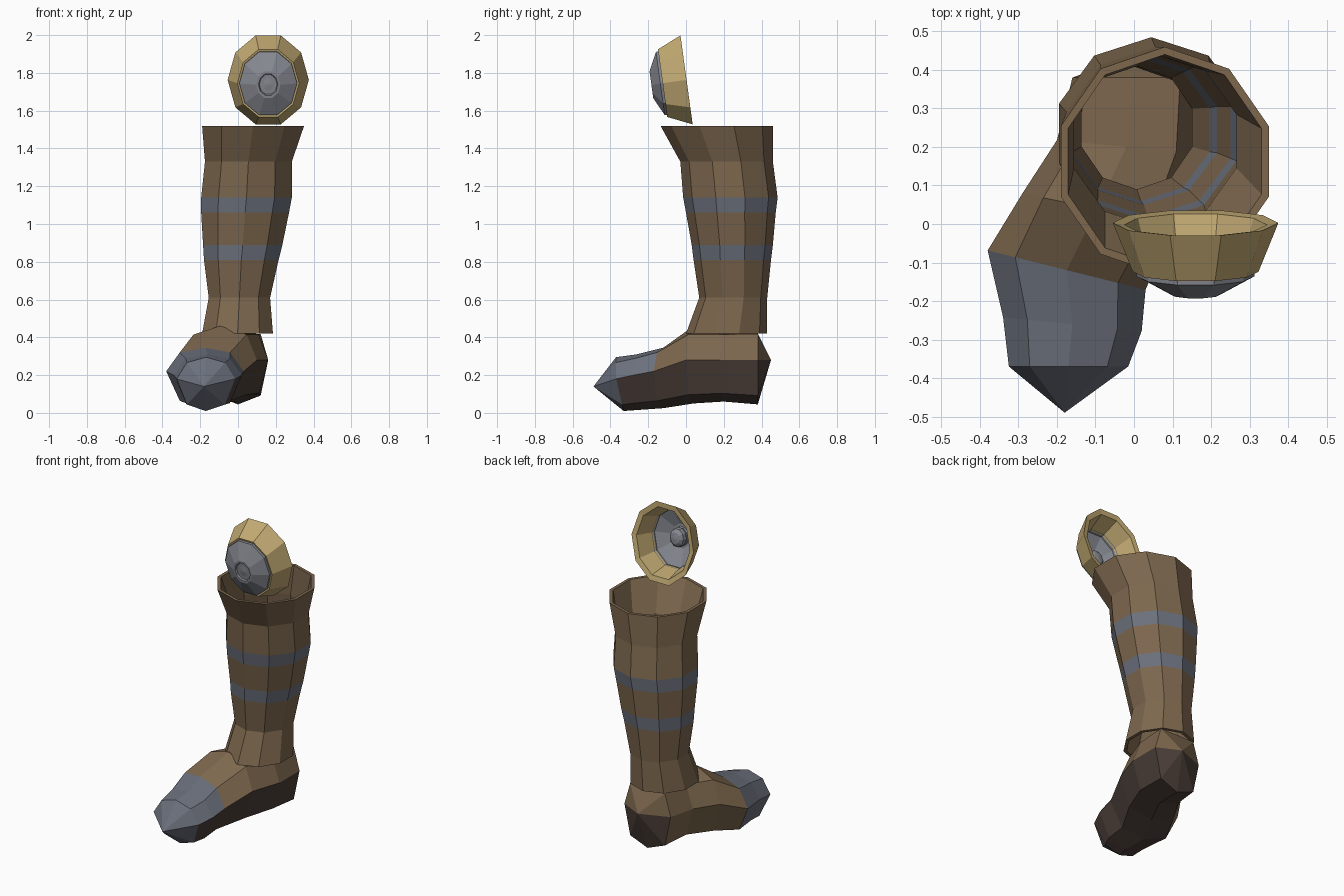
import bpy
from math import sin, cos, pi, radians
from mathutils import Vector, Matrix

if "Cube" in bpy.data.objects:
    bpy.data.objects.remove(bpy.data.objects["Cube"], do_unlink=True)


def material(name, rgb):
    m = bpy.data.materials.new(name)
    m.use_nodes = True
    m.diffuse_color = (*rgb, 1)
    m.node_tree.nodes["Principled BSDF"].inputs["Base Color"].default_value = (*rgb, 1)
    return m


leather = material("brown leather", (0.205, 0.136, 0.076))
sole = material("dark sole", (0.07, 0.048, 0.04))
steel = material("blue grey steel", (0.15, 0.165, 0.205))
pale_steel = material("pale steel", (0.24, 0.252, 0.285))
gold = material("dull gold", (0.54, 0.40, 0.17))


def loft(name, rings, mats, rule, start=None, end=None, closed=False):
    """Skin equal rings; rule(strip, side) gives the material index."""
    n = len(rings[0])
    verts = [p for ring in rings for p in ring]
    faces, slots = [], []
    for i in range(len(rings) if closed else len(rings) - 1):
        a, b = i * n, (i + 1) % len(rings) * n
        for k in range(n):
            j = (k + 1) % n
            faces.append((a + k, a + j, b + j, b + k))
            slots.append(rule(i, k))
    # Optional pointed ends
    for tip, base, strip in ((start, 0, -1), (end, (len(rings) - 1) * n, len(rings) - 1)):
        if tip:
            verts.append(tip)
            for k in range(n):
                pair = (base + k, base + (k + 1) % n)
                faces.append((*(pair if strip >= 0 else pair[::-1]), len(verts) - 1))
                slots.append(rule(strip, k))
    me = bpy.data.meshes.new(name)
    me.from_pydata(verts, [], faces)
    for m in mats:
        me.materials.append(m)
    me.polygons.foreach_set("material_index", slots)
    ob = bpy.data.objects.new(name, me)
    bpy.context.collection.objects.link(ob)
    # Consistent outward normals
    import bmesh
    bm = bmesh.new()
    bm.from_mesh(me)
    bmesh.ops.recalc_face_normals(bm, faces=bm.faces)
    bm.to_mesh(me)
    bm.free()
    return ob


# Hollow shaft: height, x range, y range
levels = [
    (0.42, -0.19, 0.185, 0.00, 0.43),
    (0.61, -0.155, 0.17, 0.07, 0.43),
    (0.81, -0.18, 0.215, 0.04, 0.45),
    (0.89, -0.185, 0.235, 0.03, 0.46),
    (1.06, -0.195, 0.27, 0.00, 0.475),
    (1.14, -0.195, 0.285, -0.015, 0.485),
    (1.33, -0.175, 0.285, -0.03, 0.46),
    (1.52, -0.19, 0.35, -0.135, 0.46),
]


def shaft_ring(level, inset):
    z, x0, x1, y0, y1 = level
    rx = (x1 - x0) / 2 / cos(radians(18)) - inset
    ry = (y1 - y0) / 2 - inset
    angles = [radians(18 + 36 * k) for k in range(10)]
    return [((x0 + x1) / 2 + rx * cos(a), (y0 + y1) / 2 + ry * sin(a), z) for a in angles]


outer = [shaft_ring(l, 0) for l in levels]
inner = [shaft_ring(l, 0.02) for l in reversed(levels)]
bands = (2, 4, 10, 12)
loft("boot_shaft", outer + inner, [leather, steel],
     lambda i, k: int(i in bands), closed=True)

# Foot stations: x, y, half width, bottom, middle, top, corner width, corner height, slant
stations = [
    (0.00, 0.38, 0.16, 0.045, 0.28, 0.42, 0.75, 0.98, 0.0),
    (-0.02, 0.20, 0.18, 0.06, 0.28, 0.42, 0.72, 0.97, -0.1),
    (-0.095, 0.04, 0.195, 0.05, 0.28, 0.46, 0.72, 0.75, -0.2),
    (-0.175, -0.12, 0.205, 0.025, 0.22, 0.345, 0.65, 0.8, -0.25),
    (-0.16, -0.26, 0.18, 0.015, 0.2, 0.31, 0.65, 0.8, -0.1),
    (-0.17, -0.37, 0.155, 0.01, 0.18, 0.295, 0.65, 0.75, 0.0),
]


def foot_ring(x, y, w, low, mid, top, cw, ch, slant):
    up, down = top - mid, low - mid
    shape = [(1, 0), (cw, ch * up), (0, up), (-cw, ch * up),
             (-1, 0), (-cw, 0.8 * down), (0, down), (cw, 0.8 * down)]
    ring = []
    for u, h in shape:
        # The toe end slopes forward underneath
        lean = 0.04 * h / down if h < 0 and y < -0.3 else 0
        ring.append((x + u * w, y + slant * u * w + lean, mid + h))
    return ring


def foot_colour(i, k):
    if i == 5:
        return 2
    if k >= 5 or (i == -1 and k >= 4):
        return 1
    return 2 if i >= 3 else 0


loft("boot_foot", [foot_ring(*s) for s in stations], [leather, sole, steel],
     foot_colour, start=(0.02, 0.45, 0.28), end=(-0.18, -0.49, 0.14))

# Knee guard: a thin bowl facing forward, tipped slightly down
tilt = Matrix.Rotation(radians(7.8), 3, 'X')
guard_centre = Vector((0.16, 0.003, 1.763))


def guard_ring(r, depth):
    ring = []
    for k in range(10):
        a = 2 * pi * k / 10
        p = Vector((r * 0.86 * cos(a), -depth, r * sin(a)))
        ring.append(tuple(guard_centre + tilt @ p))
    return ring


guard_profile = [(0.215, 0.005), (0.25, 0.0), (0.19, 0.128), (0.175, 0.125)]
loft("knee_guard_rim", [guard_ring(*p) for p in guard_profile], [gold],
     lambda i, k: 0, closed=True)
plate_profile = [(0.178, 0.11), (0.178, 0.14), (0.075, 0.188), (0.06, 0.188),
                 (0.055, 0.178), (0.035, 0.178)]
plate_back = [(0.035, 0.125), (0.055, 0.14), (0.06, 0.165)]
loft("knee_guard_plate", [guard_ring(*p) for p in plate_profile], [pale_steel],
     lambda i, k: 0, end=tuple(guard_centre + tilt @ Vector((0, -0.182, 0))))
loft("knee_guard_rivet", [guard_ring(*p) for p in plate_back], [pale_steel],
     lambda i, k: 0, start=tuple(guard_centre + tilt @ Vector((0, -0.12, 0))))
